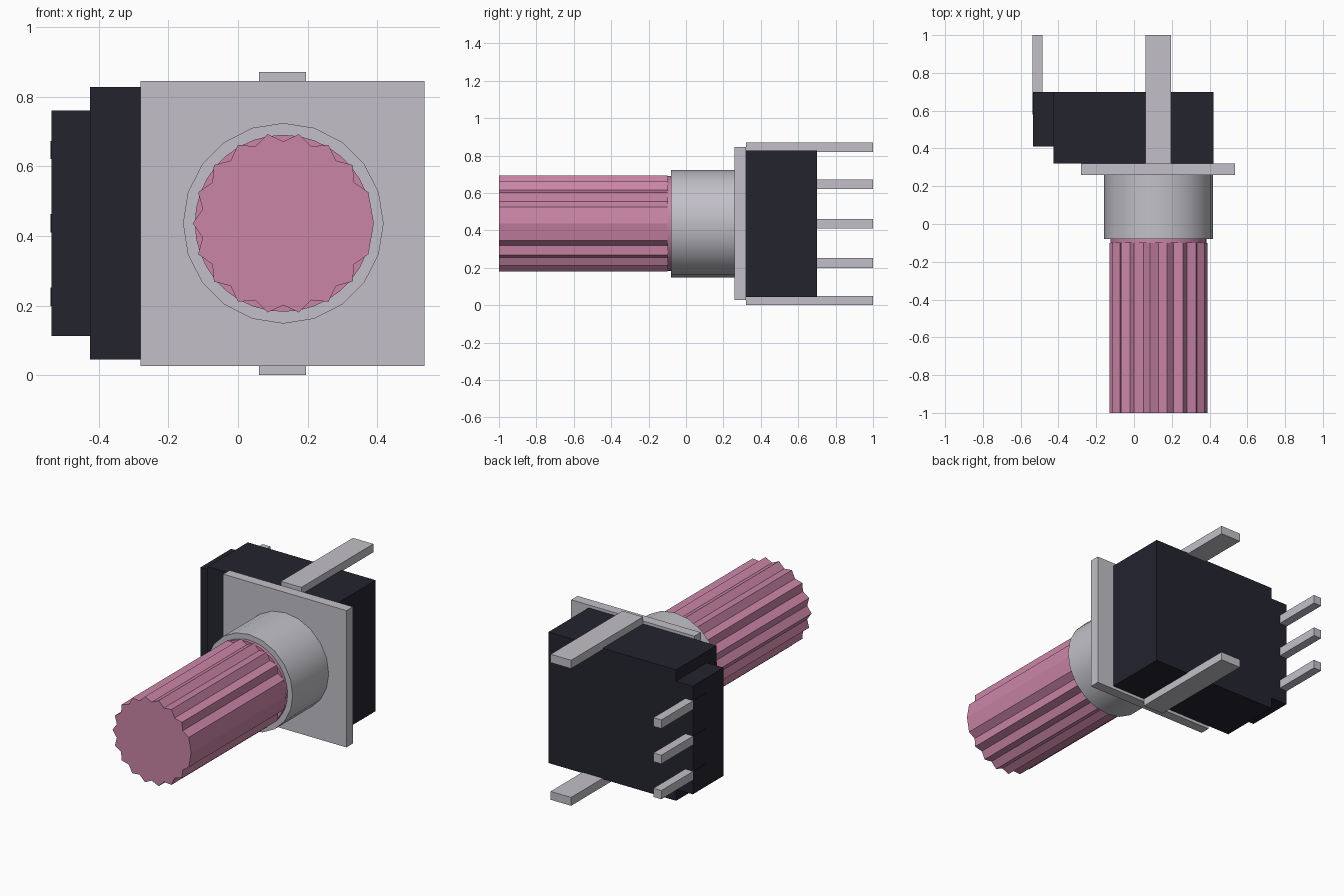
import bpy, bmesh
from math import cos, sin, pi, radians

cube = bpy.data.objects.get("Cube")
if cube:
    bpy.data.objects.remove(cube, do_unlink=True)

CX, CZ = 0.13, 0.436   # shaft axis


def material(name, rgb):
    m = bpy.data.materials.new(name)
    m.use_nodes = True
    m.diffuse_color = (*rgb, 1)
    m.node_tree.nodes["Principled BSDF"].inputs["Base Color"].default_value = (*rgb, 1)
    return m


metal = material("grey metal", (0.54, 0.53, 0.57))
plastic = material("dark plastic", (0.017, 0.017, 0.028))
pink = material("pink shaft", (0.59, 0.235, 0.38))


def add_object(name, bm, mat):
    bmesh.ops.recalc_face_normals(bm, faces=bm.faces)
    mesh = bpy.data.meshes.new(name)
    bm.to_mesh(mesh)
    bm.free()
    mesh.materials.append(mat)
    ob = bpy.data.objects.new(name, mesh)
    bpy.context.collection.objects.link(ob)
    return ob


def box(name, x, y, z, mat):
    bm = bmesh.new()
    bmesh.ops.create_cube(bm, size=1)
    for v in bm.verts:
        for i, (lo, hi) in enumerate((x, y, z)):
            v.co[i] = hi if v.co[i] > 0 else lo
    return add_object(name, bm, mat)


def prism(name, profile, y0, y1, mat):
    """Extrude a polar profile of (angle, radius) along y about the shaft axis."""
    bm = bmesh.new()
    ring = [bm.verts.new((CX + r * cos(a), y0, CZ + r * sin(a))) for a, r in profile]
    face = bm.faces.new(ring)
    ext = bmesh.ops.extrude_face_region(bm, geom=[face])["geom"]
    for v in ext:
        if isinstance(v, bmesh.types.BMVert):
            v.co.y = y1
    return add_object(name, bm, mat)


def smooth(ob):
    bpy.ops.object.select_all(action="DESELECT")
    ob.select_set(True)
    bpy.context.view_layer.objects.active = ob
    bpy.ops.object.shade_smooth_by_angle(angle=radians(40))


def circle(n, r):
    return [(2 * pi * i / n, r) for i in range(n)]


# Splined shaft: 18 teeth, with the two grooves on the left side filled
teeth = 18
spline = []
for i in range(2 * teeth):
    if i in (1, 2 * teeth - 1):
        continue
    spline.append((pi * i / teeth, 0.235 if i % 2 else 0.26))
prism("splined_shaft", spline, -1.0, -0.1, pink)
smooth(prism("shaft_base", circle(36, 0.254), -0.1, -0.07, pink))

# Threaded collar and mounting plate
smooth(prism("collar", circle(20, 0.288), -0.08, 0.27, metal))
box("mounting_plate", (-0.28, 0.535), (0.26, 0.32), (0.027, 0.845), metal)

# Housing and terminal block
box("housing", (-0.425, 0.42), (0.32, 0.70), (0.045, 0.828), plastic)
box("terminal_block", (-0.535, -0.42), (0.41, 0.70), (0.113, 0.76), plastic)

# Mounting tabs above and below
for name, z in (("top_tab", (0.82, 0.87)), ("bottom_tab", (0.0, 0.05))):
    box(name, (0.06, 0.195), (0.32, 1.0), z, metal)

# Three terminal pins, each with a thin rib on the block
for i in range(3):
    z = CZ + (i - 1) * 0.211
    span = (z - 0.026, z + 0.026)
    box(f"terminal_pin_{i + 1}", (-0.537, -0.485), (0.69, 1.0), span, metal)
    box(f"terminal_rib_{i + 1}", (-0.538, -0.52), (0.58, 0.70), span, plastic)
